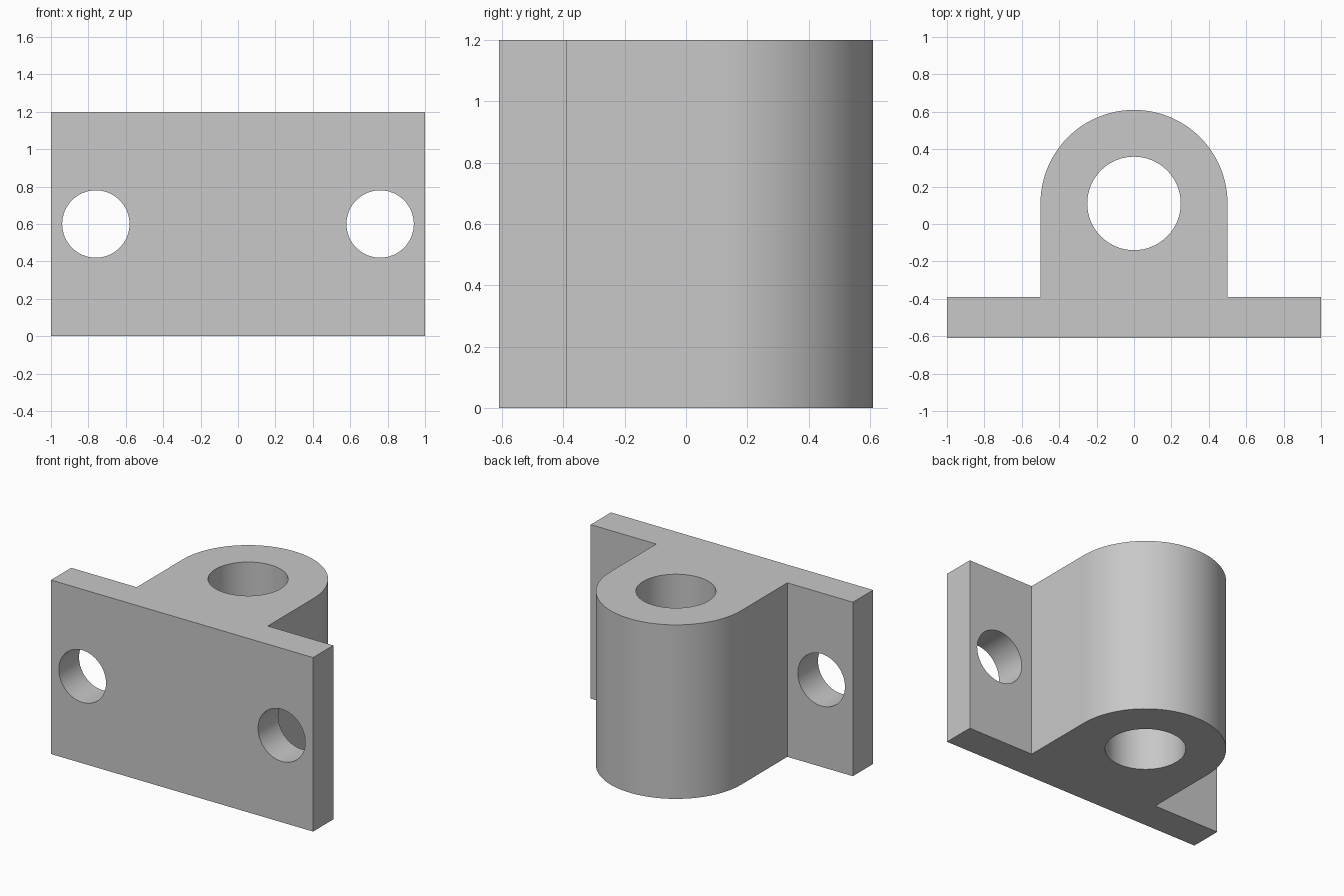
import bpy, bmesh
from math import pi, cos, sin, radians

if "Cube" in bpy.data.objects:
    bpy.data.objects.remove(bpy.data.objects["Cube"], do_unlink=True)

HEIGHT = 1.2
FRONT, STEP = -0.61, -0.39       # front and back of the flange plate
BORE_Y, BOSS_R = 0.11, 0.5       # centre and radius of the rounded boss
ARC_STEPS = 48

grey = bpy.data.materials.new("light_grey")
grey.use_nodes = True
colour = (0.58, 0.58, 0.58, 1)
grey.diffuse_color = colour
grey.node_tree.nodes["Principled BSDF"].inputs["Base Color"].default_value = colour

# Bracket body: flange and rounded boss as one extruded profile
arc = [(BOSS_R * cos(pi * i / ARC_STEPS), BORE_Y + BOSS_R * sin(pi * i / ARC_STEPS))
       for i in range(ARC_STEPS + 1)]
profile = [(-1, STEP), (-1, FRONT), (1, FRONT), (1, STEP), (BOSS_R, STEP),
           *arc, (-BOSS_R, STEP)]
bm = bmesh.new()
base = bm.faces.new([bm.verts.new((x, y, 0)) for x, y in profile])
top = bmesh.ops.extrude_face_region(bm, geom=[base])["geom"]
bmesh.ops.translate(bm, vec=(0, 0, HEIGHT),
                    verts=[v for v in top if isinstance(v, bmesh.types.BMVert)])
bmesh.ops.recalc_face_normals(bm, faces=bm.faces)
mesh = bpy.data.meshes.new("bracket_body")
bm.to_mesh(mesh)
bm.free()
mesh.materials.append(grey)
body = bpy.data.objects.new("bracket_body", mesh)
bpy.context.collection.objects.link(body)


def drill(name, location, radius, depth, tilt=0):
    """Cut a round hole through the body and discard the cutter."""
    bpy.ops.mesh.primitive_cylinder_add(vertices=64, radius=radius, depth=depth,
                                        location=location, rotation=(tilt, 0, 0))
    cutter = bpy.context.object
    cutter.name = name
    cutter.hide_render = True
    cutter.data.materials.append(grey)
    bpy.ops.object.select_all(action="DESELECT")
    body.select_set(True)
    bpy.context.view_layer.objects.active = body
    cut = body.modifiers.new(name, "BOOLEAN")
    cut.operation = "DIFFERENCE"
    cut.solver = "EXACT"
    cut.object = cutter
    bpy.ops.object.modifier_apply(modifier=cut.name)
    bpy.data.objects.remove(cutter, do_unlink=True)


# Vertical bore through the boss and a mounting hole in each flange wing
drill("bore", (0, BORE_Y, HEIGHT / 2), 0.25, HEIGHT * 2)
for side in (-1, 1):
    drill("mounting_hole", (side * 0.76, (FRONT + STEP) / 2, HEIGHT / 2),
          0.18, 0.6, pi / 2)

bpy.ops.object.shade_smooth_by_angle(angle=radians(30))
